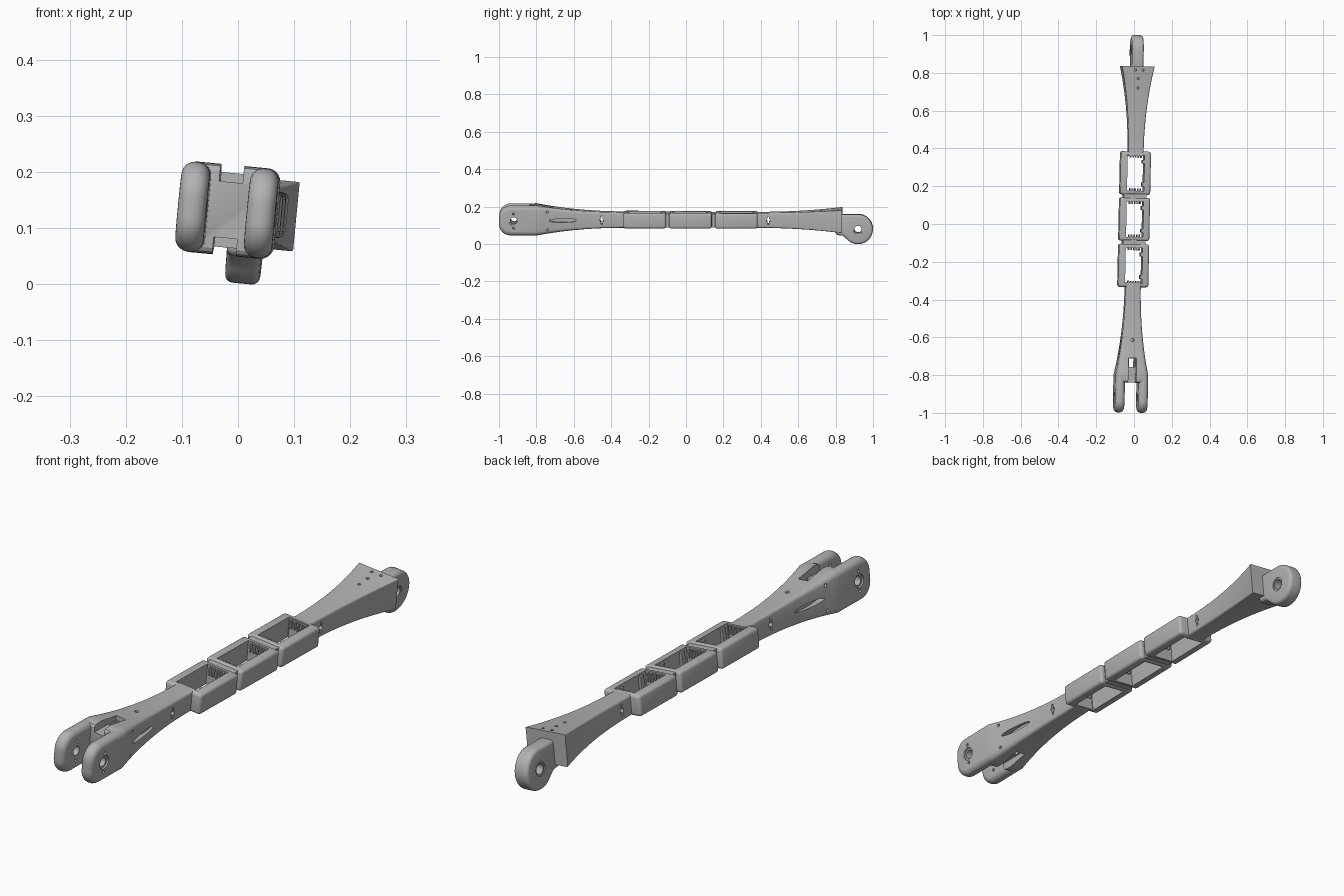
import bpy, math
from mathutils import Matrix, Vector

if "Cube" in bpy.data.objects:
    bpy.data.objects.remove(bpy.data.objects["Cube"])

grey = bpy.data.materials.new("satin grey")
grey.use_nodes = True
GREY = (0.45, 0.45, 0.45, 1)
grey.diffuse_color = GREY
grey.node_tree.nodes["Principled BSDF"].inputs["Base Color"].default_value = GREY

PITCH = 0.245          # spacing of the frame windows
MID = 0.025            # centre of the middle window


def make(name, verts, faces):
    mesh = bpy.data.meshes.new(name)
    mesh.from_pydata(verts, [], faces)
    mesh.materials.append(grey)
    obj = bpy.data.objects.new(name, mesh)
    bpy.context.collection.objects.link(obj)
    bpy.context.view_layer.objects.active = obj
    bpy.ops.object.select_all(action='DESELECT')
    obj.select_set(True)
    bpy.ops.object.mode_set(mode='EDIT')
    bpy.ops.mesh.select_all(action='SELECT')
    bpy.ops.mesh.normals_make_consistent(inside=False)
    bpy.ops.object.mode_set(mode='OBJECT')
    return obj


def skin(name, rings):
    n = len(rings[0])
    verts = [p for ring in rings for p in ring]
    faces = [(k * n + i, k * n + (i + 1) % n, (k + 1) * n + (i + 1) % n, (k + 1) * n + i)
             for k in range(len(rings) - 1) for i in range(n)]
    faces += [tuple(range(n)), tuple(range(len(verts) - n, len(verts)))]
    return make(name, verts, faces)


def apply(obj, kind, **settings):
    mod = obj.modifiers.new("work", kind)
    for key, value in settings.items():
        setattr(mod, key, value)
    bpy.context.view_layer.objects.active = obj
    bpy.ops.object.modifier_apply(modifier=mod.name)


def combine(obj, others, operation='DIFFERENCE'):
    for other in others:
        apply(obj, 'BOOLEAN', operation=operation, solver='EXACT', object=other)
        bpy.data.objects.remove(other)


def bevel(obj, width, segments=4):
    apply(obj, 'BEVEL', width=width, segments=segments, limit_method='ANGLE',
          angle_limit=math.radians(40))
    return obj


def arc(y, z, r, start, end, n=12):
    angles = [math.radians(start + (end - start) * i / n) for i in range(n + 1)]
    return [(y + r * math.cos(a), z + r * math.sin(a)) for a in angles]


def plate(name, outline, x0, x1):
    return skin(name, [[(x, y, z) for y, z in outline] for x in (x0, x1)])


def box(name, centre, half):
    cx, cy, cz = centre
    hx, hy, hz = half
    outline = [(cy - hy, cz - hz), (cy + hy, cz - hz), (cy + hy, cz + hz), (cy - hy, cz + hz)]
    return plate(name, outline, cx - hx, cx + hx)


def bore(y, z, r, x0=-0.2, x1=0.2, stretch=1):
    ring = arc(y, z, r, 0, 345, 23)
    return plate("bore", [(y + (a - y) * stretch, b) for a, b in ring], x0, x1)


def drill(x, y, r, z0, z1):
    ring = arc(x, y, r, 0, 345, 23)
    return skin("drill", [[(a, b, z) for a, b in ring] for z in (z0, z1)])


def section(y, w, h, r):
    ring = []
    for sx, sz, start in ((1, 1, 0), (-1, 1, 90), (-1, -1, 180), (1, -1, 270)):
        ring += arc(sx * (w - r), sz * (h - r), r, start, start + 90, 5)
    return [(x, y, z) for x, z in ring]


def flare(name, y0, y1, h0, h1, r1, cap):
    rings = []
    for i in range(15):
        t = i / 14
        k = t ** 2.2
        rings.append(section(y0 + (y1 - y0) * t, 0.04 + 0.047 * k, h0 + (h1 - h0) * k,
                             0.01 + (r1 - 0.01) * k))
    return skin(name, rings + cap)


def keyhole(y):
    return [bore(y, 0, 0.010), box("key", (0, y, 0), (0.2, 0.004, 0.022))]


# Front flare with its groove, square opening and side slots
front = flare("front_flare", -0.31, -0.80, 0.041, 0.081, 0.024,
              [section(-0.825, 0.086, 0.08, 0.024), section(-0.835, 0.083, 0.077, 0.024),
               section(-0.84, 0.076, 0.07, 0.022)])
cuts = keyhole(-0.45)
cuts.append(box("opening", (0, -0.735, 0), (0.016, 0.022, 0.2)))
cuts.append(drill(0, -0.615, 0.008, 0.03, 0.1))
for s in (-1, 1):
    cuts.append(box("groove", (0, -0.78, s * 0.1), (0.021, 0.07, 0.05)))
    cuts.append(bore(-0.655, 0, 0.010, s * 0.045, s * 0.12, 7.5))
    for z in (-0.048, 0.048):
        cuts.append(bore(-0.74, z, 0.006, s * 0.06, s * 0.12))
combine(front, cuts)
parts = [front]

# Pair of rounded fork arms
outline = ([(-0.79, -0.08), (-0.79, 0.08)] + arc(-0.937, 0.018, 0.062, 90, 180)
           + arc(-0.937, -0.018, 0.062, 180, 270))
for side, s in (("left", 1), ("right", -1)):
    arm = bevel(plate(side + "_fork_arm", outline, s * 0.036, s * 0.087), 0.023, 6)
    combine(arm, [bore(-0.92, 0, 0.018), bore(-0.92, 0.038, 0.006), bore(-0.92, -0.038, 0.006),
                  bore(-0.92, 0, 0.026, s * 0.08, s * 0.1)])
    parts.append(arm)

# Rear flare
rear = flare("rear_flare", 0.36, 0.835, 0.04, 0.062, 0.003, [])
holes = [drill(x, y, 0.006, 0.03, 0.1) for x, y in ((0, 0.72), (0, 0.77), (-0.015, 0.815), (0.025, 0.815))]
combine(rear, keyhole(0.44) + holes)
parts.append(rear)

# Rear lug, hung below the beam axis
low = -0.048
outline = [(0.80, low - 0.03), (0.84, low - 0.035)] + arc(0.92, low, 0.08, 225, 450, 32) + [(0.80, low + 0.08)]
lug = bevel(plate("rear_lug", outline, -0.031, 0.031), 0.014)
combine(lug, [bore(0.92, low, 0.02)] + [bore(0.92, low, 0.027, s * 0.027, s * 0.05) for s in (-1, 1)])
parts.append(lug)

# Middle frame: three bays on a narrower core, with through windows
frame = box("middle_frame", (0, MID, 0), (0.06, 0.35, 0.037))
centres = [MID + k * PITCH for k in (-1, 0, 1)]
combine(frame, [bevel(box("bay", (0, y, 0), (0.08, 0.114, 0.041)), 0.012) for y in centres], 'UNION')
combine(frame, [box("window", (0, y, 0), (0.045, 0.094, 0.2)) for y in centres])
parts.append(frame)

# Posts and comb teeth inside each window
for n, y in enumerate(centres, 1):
    for s in (-1, 1):
        parts.append(box(f"window_{n}_post", (0.041, y + s * 0.06, 0), (0.006, 0.01, 0.033)))
        for k in range(-2, 3):
            parts.append(box(f"window_{n}_tooth", (k * 0.014, y + s * 0.089, 0.02),
                             (0.003, 0.008, 0.016)))

# Lean the whole link slightly and shade it
pose = (Matrix.Translation(Vector((0, 0, 0.13)))
        @ Matrix.Rotation(math.radians(5.5), 4, 'Y')
        @ Matrix.Rotation(math.radians(-1.2), 4, 'Z'))
bpy.ops.object.select_all(action='DESELECT')
for obj in parts:
    obj.data.transform(pose)
    obj.select_set(True)
bpy.context.view_layer.objects.active = parts[0]
bpy.ops.object.shade_smooth_by_angle(angle=math.radians(35))
